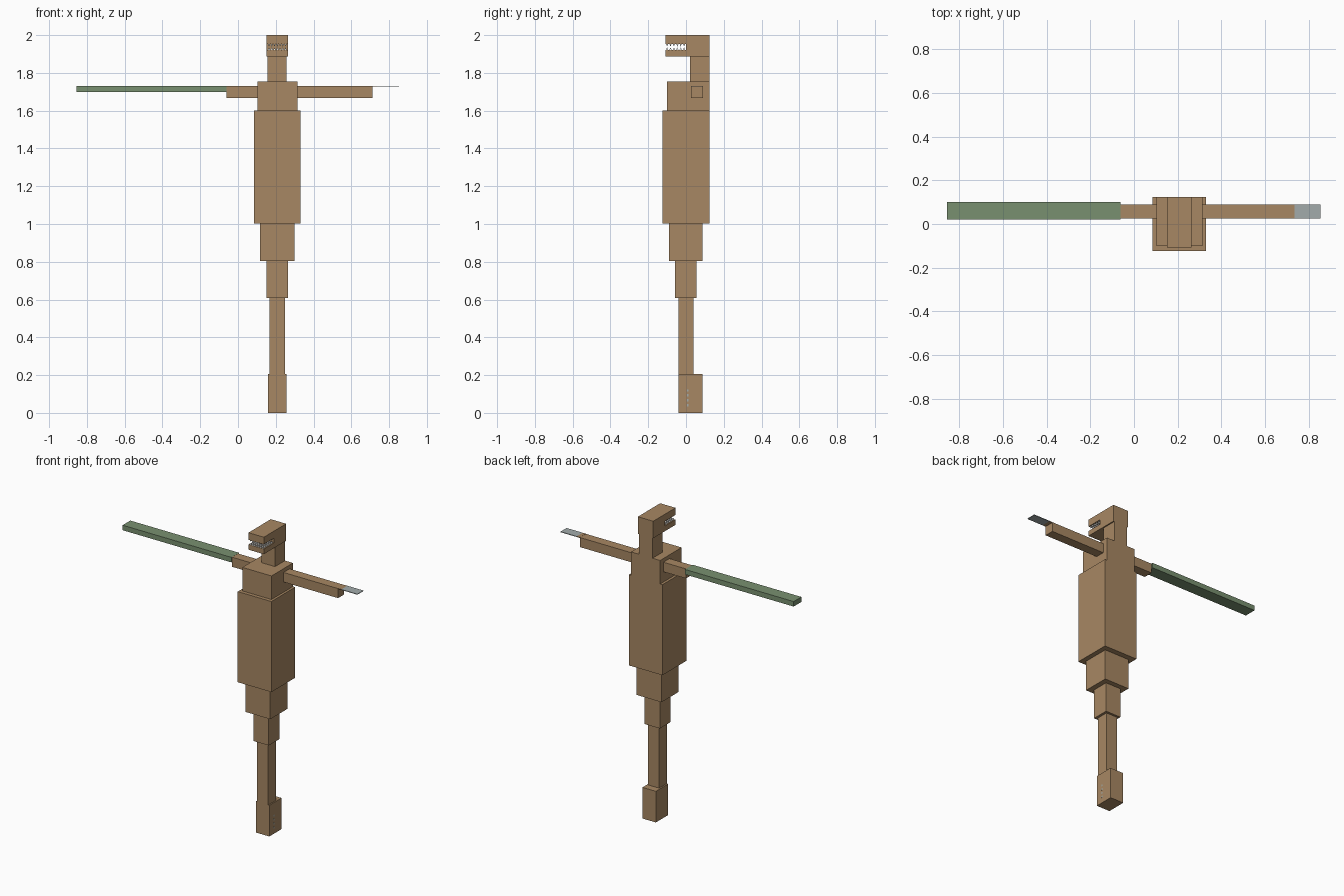
import bpy, bmesh
from mathutils import Matrix

cube = bpy.data.objects.get("Cube")
if cube:
    bpy.data.objects.remove(cube, do_unlink=True)


def material(name, rgb):
    m = bpy.data.materials.new(name)
    m.use_nodes = True
    m.diffuse_color = (*rgb, 1)
    bsdf = next(n for n in m.node_tree.nodes if n.type == 'BSDF_PRINCIPLED')
    bsdf.inputs["Base Color"].default_value = (*rgb, 1)
    return m


BROWN = material("tan brown", (0.39, 0.245, 0.125))
GREEN = material("moss green", (0.19, 0.28, 0.16))
GREY = material("steel grey", (0.36, 0.41, 0.41))
WHITE = material("tooth white", (0.85, 0.85, 0.83))


def finish(name, bm, mat):
    me = bpy.data.meshes.new(name)
    bm.to_mesh(me)
    bm.free()
    me.materials.append(mat)
    ob = bpy.data.objects.new(name, me)
    bpy.context.collection.objects.link(ob)
    return ob


def add_box(bm, x, y, z):
    mid = [(a + b) / 2 for a, b in (x, y, z)]
    size = [b - a for a, b in (x, y, z)]
    bmesh.ops.create_cube(bm, size=1, matrix=Matrix.Translation(mid) @ Matrix.Diagonal((*size, 1)))


def box(name, x, y, z, mat=BROWN):
    bm = bmesh.new()
    add_box(bm, x, y, z)
    return finish(name, bm, mat)


# Single leg and stacked body, from the ground up
box("foot", (.158, .256), (-.04, .088), (0, .205))
box("shin", (.168, .248), (-.04, .04), (.205, .61))
box("knee", (.152, .264), (-.057, .055), (.608, .805))
box("hip", (.117, .298), (-.09, .088), (.803, 1.005))
box("torso", (.085, .33), (-.124, .124), (1.003, 1.6))
box("chest", (.102, .314), (-.1, .124), (1.598, 1.755))
box("neck", (.157, .256), (.02, .124), (1.753, 1.89))

# Head with an open mouth
HX = (.152, .264)
box("skull", HX, (0, .124), (1.888, 2))
box("upper_jaw", HX, (-.108, 0), (1.953, 2))
box("lower_jaw", HX, (-.108, 0), (1.888, 1.922))


# Rows of small pointed teeth on each jaw
def teeth(name, base, height, nx=7, ny=6):
    bm = bmesh.new()
    for i in range(nx):
        for j in range(ny):
            x = .164 + i * .088 / (nx - 1)
            y = -.1 + j * .09 / (ny - 1)
            r = .006
            ring = [bm.verts.new((x + sx * r, y + sy * r, base))
                    for sx, sy in ((-1, -1), (1, -1), (1, 1), (-1, 1))]
            tip = bm.verts.new((x, y, base + height))
            bm.faces.new(ring)
            for k in range(4):
                bm.faces.new((ring[k], ring[(k + 1) % 4], tip))
    bmesh.ops.recalc_face_normals(bm, faces=bm.faces)
    finish(name, bm, WHITE)


teeth("upper_teeth", 1.954, -.014)
teeth("lower_teeth", 1.921, .014)

# Arms: long green club on the right, flat blade on the left
AY = (.026, .089)
AZ = (1.667, 1.73)
box("right_arm", (-.062, .104), AY, AZ)
box("right_club", (-.855, -.062), (.02, .1), (1.698, 1.731), GREEN)
box("left_arm", (.312, .711), AY, AZ)
box("blade_root", (.711, .735), AY, (1.727, 1.731))
box("blade", (.735, .852), AY, (1.727, 1.731), GREY)

# Thin dashed mark on the side of the foot
bm = bmesh.new()
for k in range(4):
    z = .035 + k * .026
    add_box(bm, (.255, .257), (.004, .014), (z, z + .012))
finish("foot_mark", bm, GREY)
